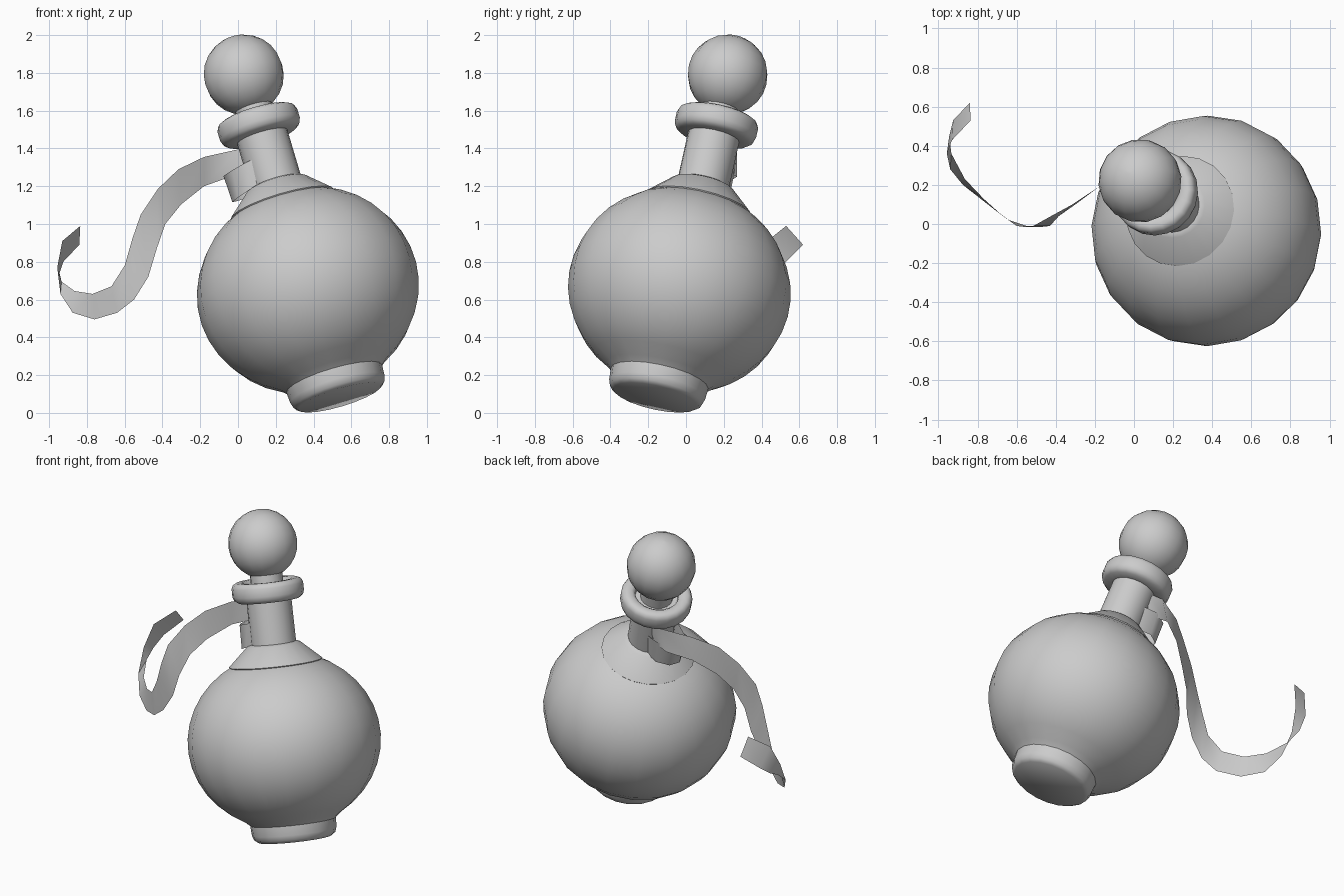
import bpy
import math
from mathutils import Vector

# Bottle axis: leans left and back from the centre of the body
ORIGIN = Vector((0.37, -0.035, 0.65))
AXIS = Vector((-0.279, 0.21, 0.937)).normalized()
ROT = AXIS.to_track_quat('Z', 'Y').to_matrix()


def make_object(name, verts, faces, angle=40):
    mesh = bpy.data.meshes.new(name)
    mesh.from_pydata(verts, [], faces)
    mesh.update()
    obj = bpy.data.objects.new(name, mesh)
    bpy.context.collection.objects.link(obj)
    bpy.ops.object.select_all(action='DESELECT')
    obj.select_set(True)
    bpy.context.view_layer.objects.active = obj
    bpy.ops.object.shade_smooth_by_angle(angle=math.radians(angle))
    return obj


def lathe(name, profile, n=20, angle=40):
    """Revolve (radius, height along axis) points, bottom to top, about the axis."""
    verts, faces = [], []
    for r, t in profile:
        for i in range(n):
            a = 2 * math.pi * i / n
            verts.append(ORIGIN + ROT @ Vector((r * math.cos(a), r * math.sin(a), t)))
    for j in range(len(profile) - 1):
        for i in range(n):
            k = (i + 1) % n
            faces.append((j * n + i, j * n + k, (j + 1) * n + k, (j + 1) * n + i))
    last = (len(profile) - 1) * n
    faces.append(tuple(reversed(range(n))))
    faces.append(tuple(range(last, last + n)))
    return make_object(name, verts, faces, angle)


def arc(rx, rt, centre, a0, a1, steps):
    """Elliptical profile arc, angles in degrees from the equator."""
    pts = []
    for i in range(steps + 1):
        a = math.radians(a0 + (a1 - a0) * i / steps)
        pts.append((rx * math.cos(a), centre + rt * math.sin(a)))
    return pts


def strip(name, pairs):
    """Ribbon surface between matching upper and lower edge points."""
    verts = [p for pair in pairs for p in pair]
    faces = [(2 * i, 2 * i + 1, 2 * i + 3, 2 * i + 2) for i in range(len(pairs) - 1)]
    return make_object(name, verts, faces, 60)


# Round body with its foot
lathe("body", [(0.228, -0.607), (0.25, -0.59), (0.26, -0.56), (0.264, -0.50)]
      + arc(0.592, 0.545, 0, -60, 75, 14))

# Sloped shoulder collar
lathe("shoulder", [(0.275, 0.465), (0.288, 0.482), (0.165, 0.595), (0.14, 0.605)])

# Neck
lathe("neck", [(0.138, 0.58), (0.138, 0.92)])

# Rounded lip ring with a recessed mouth
lathe("lip", [(0.13, 0.865), (0.19, 0.868), (0.212, 0.885), (0.220, 0.91),
              (0.220, 0.96), (0.21, 0.982), (0.19, 0.992), (0.155, 0.99),
              (0.135, 0.975), (0.13, 0.95)], angle=60)

# Stopper: stem and ball
lathe("stopper_stem", [(0.10, 0.93), (0.10, 1.06)], n=16)
lathe("stopper_ball", arc(0.213, 0.213, 1.217, -88, 88, 12), n=16)

# Hanging ribbon tail, from the back of the neck to the curled end
strip("ribbon_tail", [
    ((0.10, 0.25, 1.41), (0.08, 0.23, 1.27)),
    ((0.00, 0.27, 1.395), (-0.04, 0.27, 1.25)),
    ((-0.18, 0.19, 1.355), (-0.18, 0.19, 1.20)),
    ((-0.315, 0.10, 1.29), (-0.30, 0.10, 1.105)),
    ((-0.425, 0.04, 1.185), (-0.385, 0.04, 1.00)),
    ((-0.515, -0.01, 1.05), (-0.43, -0.01, 0.87)),
    ((-0.56, -0.015, 0.92), (-0.475, -0.015, 0.72)),
    ((-0.60, -0.01, 0.78), (-0.55, -0.01, 0.60)),
    ((-0.67, 0.04, 0.67), (-0.64, 0.02, 0.53)),
    ((-0.77, 0.13, 0.63), (-0.76, 0.11, 0.495)),
    ((-0.865, 0.23, 0.645), (-0.875, 0.20, 0.53)),
    ((-0.934, 0.36, 0.695), (-0.94, 0.28, 0.63)),
    ((-0.945, 0.45, 0.74), (-0.957, 0.36, 0.77)),
    ((-0.925, 0.53, 0.80), (-0.93, 0.43, 0.91)),
    ((-0.84, 0.62, 0.89), (-0.835, 0.53, 0.99)),
])

# Ribbon loop around the left of the neck
strip("ribbon_loop", [
    ((0.13, 0.02, 1.37), (0.12, 0.00, 1.22)),
    ((0.05, 0.02, 1.33), (0.06, 0.00, 1.18)),
    ((-0.03, 0.06, 1.285), (0.00, 0.04, 1.14)),
    ((-0.077, 0.14, 1.254), (-0.03, 0.11, 1.116)),
    ((-0.05, 0.22, 1.265), (-0.01, 0.19, 1.12)),
    ((0.03, 0.26, 1.29), (0.06, 0.23, 1.14)),
    ((0.13, 0.24, 1.31), (0.15, 0.20, 1.16)),
])
